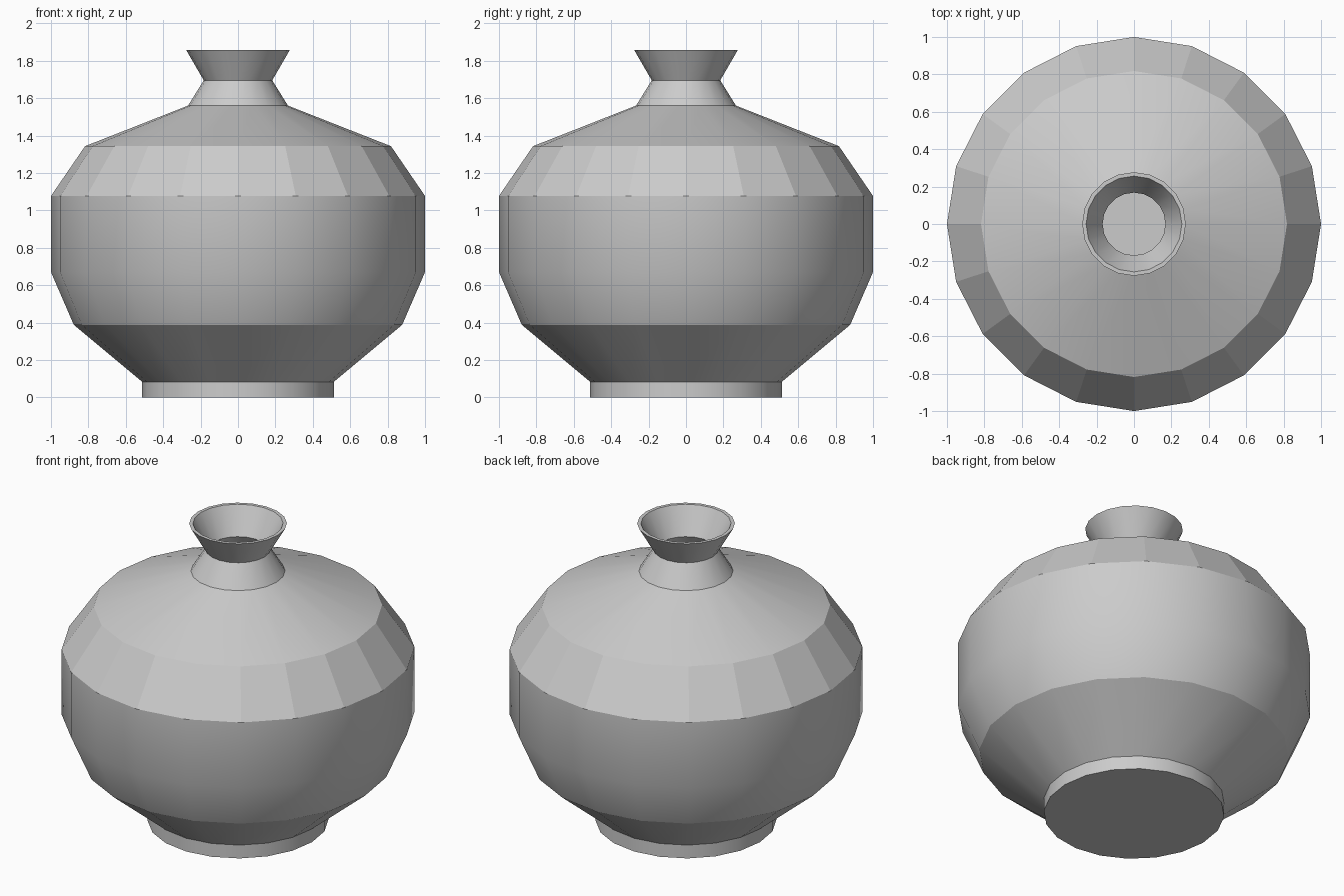
import bpy, bmesh
from math import cos, sin, tau

if "Cube" in bpy.data.objects:
    bpy.data.objects.remove(bpy.data.objects["Cube"])

SIDES = 20

# Outer profile (radius, height), foot to lip, then the thin inner wall back down
outer = [(0.512, 0), (0.512, 0.083), (0.878, 0.388), (1.0, 0.67), (1.0, 1.077),
         (0.818, 1.343), (0.267, 1.56), (0.183, 1.695), (0.277, 1.857)]
inner = [(0.256, 1.857), (0.168, 1.695), (0.252, 1.545), (0.805, 1.325), (0.98, 1.07),
         (0.98, 0.675), (0.86, 0.4), (0.495, 0.093), (0.495, 0.02)]
profile = outer + inner

# Rings that stay smooth, and bands whose facets stay flat
soft_rings = {3, 14}
flat_bands = {4, 12}

bm = bmesh.new()
rings = [[bm.verts.new((r * cos(tau * i / SIDES), r * sin(tau * i / SIDES), z))
          for i in range(SIDES)] for r, z in profile]

# Walls
for k in range(len(rings) - 1):
    a, b = rings[k], rings[k + 1]
    for i in range(SIDES):
        j = (i + 1) % SIDES
        face = bm.faces.new((a[i], a[j], b[j], b[i]))
        face.smooth = k not in flat_bands

# Underside and inside floor
bm.faces.new(rings[0][::-1])
bm.faces.new(rings[-1])

# Crisp creases around each profile corner
for k, ring in enumerate(rings):
    if k not in soft_rings:
        for i in range(SIDES):
            bm.edges.get((ring[i], ring[(i + 1) % SIDES])).smooth = False

bmesh.ops.recalc_face_normals(bm, faces=bm.faces[:])
mesh = bpy.data.meshes.new("round_pot")
bm.to_mesh(mesh)
bm.free()
pot = bpy.data.objects.new("round_pot", mesh)
bpy.context.collection.objects.link(pot)
